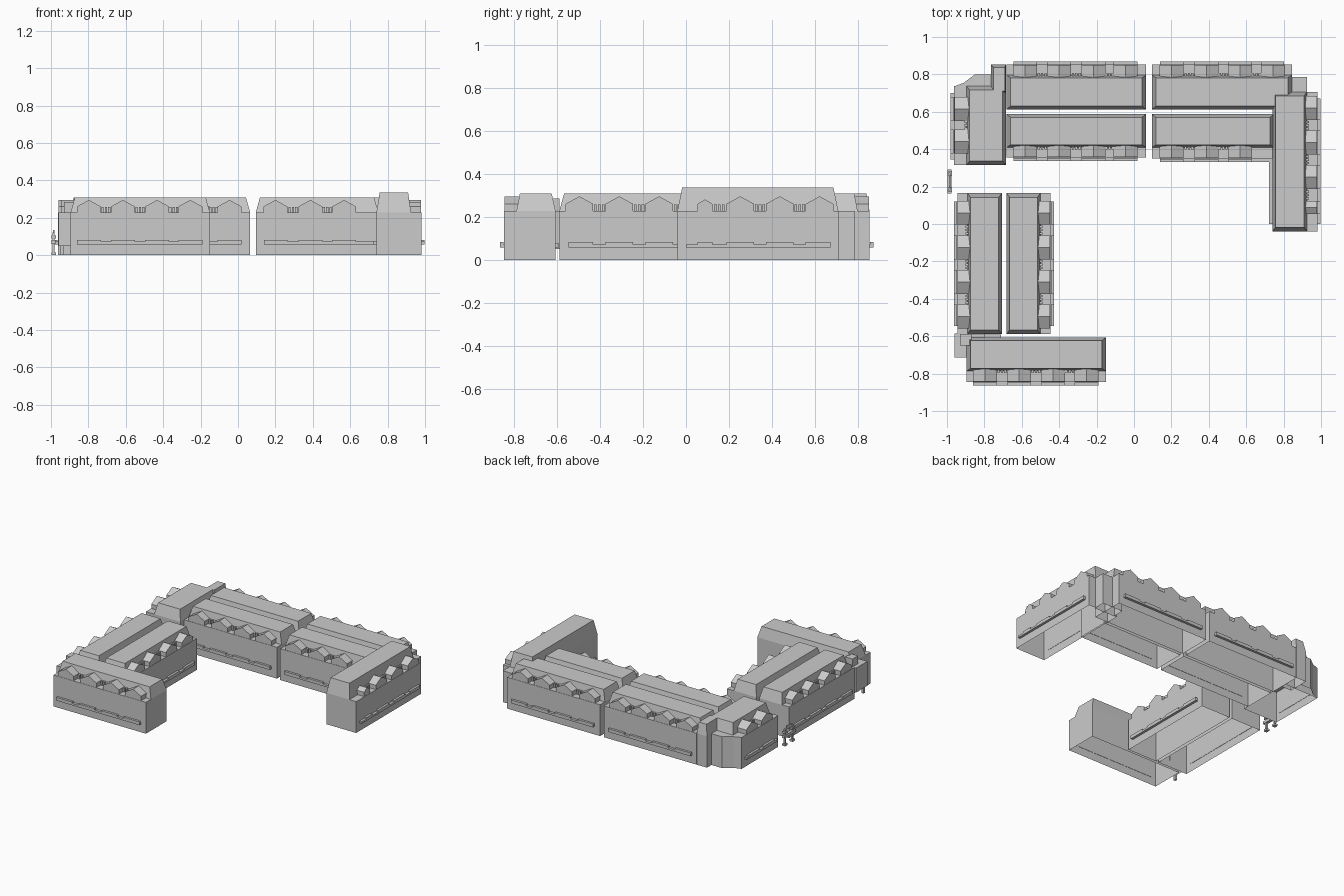
import bpy, bmesh

if "Cube" in bpy.data.objects:
    bpy.data.objects.remove(bpy.data.objects["Cube"])

EAVE = 0.228


def make(name, bm):
    bmesh.ops.remove_doubles(bm, verts=bm.verts, dist=1e-5)
    bmesh.ops.dissolve_degenerate(bm, edges=bm.edges, dist=1e-5)
    bmesh.ops.recalc_face_normals(bm, faces=bm.faces)
    me = bpy.data.meshes.new(name)
    bm.to_mesh(me)
    bm.free()
    ob = bpy.data.objects.new(name, me)
    bpy.context.collection.objects.link(ob)
    return ob


def loft(bm, rings, bottom=False):
    """Skin a stack of equal-length rings; the last one is capped."""
    vs = [[bm.verts.new(p) for p in r] for r in rings]
    n = len(rings[0])
    for a, b in zip(vs, vs[1:]):
        for i in range(n):
            j = (i + 1) % n
            bm.faces.new((a[i], a[j], b[j], b[i]))
    bm.faces.new(vs[-1])
    if bottom:
        bm.faces.new(vs[0][::-1])


def rect(x0, x1, y0, y1, z):
    return [(x0, y0, z), (x1, y0, z), (x1, y1, z), (x0, y1, z)]


def box(bm, x0, x1, y0, y1, z0, z1):
    loft(bm, [rect(x0, x1, y0, y1, z0), rect(x0, x1, y0, y1, z1)], True)


def prism(name, pts, z0, z1):
    bm = bmesh.new()
    loft(bm, [[(x, y, z) for x, y in pts] for z in (z0, z1)])
    return make(name, bm)


def wing(name, axis, u0, u1, back, eave, front, top, dormers, rail):
    """Long block running along axis; its street face lies at 'front'."""
    s = 1 if front > back else -1

    def R(a, b, c, d, z):
        r = rect(a, b, c, d, z)
        return r if axis == 'x' else [(v, u, w) for u, v, w in r]

    def B(bm, a, b, c, d, z0, z1):
        loft(bm, [R(a, b, c, d, z0), R(a, b, c, d, z1)], True)

    # walls, terrace and mansard roof, open underneath
    bm = bmesh.new()
    i = 0.022
    loft(bm, [R(u0, u1, back, front, 0), R(u0, u1, back, front, EAVE),
              R(u0, u1, back, eave, EAVE),
              R(u0 + i, u1 - i, back + s * i * 0.8, eave - s * i * 0.7, top)])
    make(name + "_walls_and_roof", bm)

    # gabled dormers
    bm = bmesh.new()
    for c, h in dormers:
        prof = [(c - h, EAVE), (c + h, EAVE), (c + h, 0.26), (c, 0.25 + 0.045 * min(1, h / 0.05)),
                (c - h, 0.26)]
        rings = []
        for v in (eave - s * 0.014, front - s * 0.002):
            rings.append([(u, v, z) if axis == 'x' else (v, u, z) for u, z in prof])
        loft(bm, rings, True)
    make(name + "_dormers", bm)

    # triple small windows at the roof foot between dormers
    bm = bmesh.new()
    cs = sorted(dormers)
    for (a, ha), (b, hb) in zip(cs, cs[1:]):
        m = (a + ha + b - hb) / 2
        for k in (-1, 0, 1):
            B(bm, m + k * 0.018 - 0.006, m + k * 0.018 + 0.006,
              eave - s * 0.01, eave + s * 0.01, EAVE, 0.258)
    make(name + "_small_windows", bm)

    # balcony strip with raised rail sections
    bm = bmesh.new()
    B(bm, rail[0], rail[1], front - s * 0.002, front + s * 0.018, 0.058, 0.072)
    for c, h in dormers:
        a, b = max(c - h, rail[0]), min(c + h, rail[1])
        if b > a:
            B(bm, a, b, front + s * 0.002, front + s * 0.018, 0.07, 0.082)
    make(name + "_balcony", bm)


def row(*cs):
    return [(c, 0.064) for c in cs]


back_l, back_r = row(-0.583, -0.4, -0.217, -0.045), row(0.2, 0.387, 0.567, 0.742)
side = row(0.06, -0.125, -0.31, -0.495)
H = 0.307
# back row, two parallel strips either side of a narrow slot
wing("back_left_outer", 'x', -0.682, 0.065, 0.612, 0.797, 0.852, H, back_l, (-0.645, 0.02))
wing("back_left_inner", 'x', -0.682, 0.065, 0.588, 0.408, 0.355, H, back_l, (-0.645, 0.02))
wing("back_right_outer", 'x', 0.095, 0.845, 0.612, 0.797, 0.852, H, back_r, (0.14, 0.802))
wing("back_right_inner", 'x', 0.095, 0.75, 0.588, 0.408, 0.35, H, back_r[:3], (0.14, 0.74))
# taller right wing
wing("right_wing", 'y', -0.04, 0.707, 0.74, 0.925, 0.98, 0.335,
     row(0.62, 0.435, 0.252) + [(0.088, 0.034)], (0.0, 0.67))
# left wing pair and front wing
wing("left_outer", 'y', -0.588, 0.165, -0.706, -0.89, -0.945, H, side, (-0.545, 0.12))
wing("left_inner", 'y', -0.588, 0.165, -0.682, -0.5, -0.447, H, side, (-0.545, 0.12))
wing("front_wing", 'x', -0.895, -0.15, -0.606, -0.787, -0.845, H,
     row(-0.797, -0.615, -0.433, -0.255), (-0.86, -0.19))
# left corner house
wing("corner_house", 'y', 0.315, 0.738, -0.685, -0.895, -0.963, H, row(0.615, 0.44), (0.345, 0.7))

# stub of roof joining the corner house to the back row
bm = bmesh.new()
loft(bm, [rect(-0.765, -0.685, 0.70, 0.852, 0), rect(-0.765, -0.685, 0.70, 0.852, EAVE),
          rect(-0.752, -0.69, 0.71, 0.838, H)])
make("corner_roof_stub", bm)

# low infill volumes in the corners
prism("back_left_corner", [(-0.765, 0.735), (-0.765, 0.8), (-0.85, 0.8), (-0.91, 0.755),
                           (-0.963, 0.735)], 0, EAVE)
prism("back_right_corner", [(0.76, 0.7), (0.925, 0.7), (0.925, 0.785), (0.845, 0.785),
                            (0.76, 0.785)], 0, EAVE)
prism("front_left_corner", [(-0.96, -0.715), (-0.895, -0.715), (-0.895, -0.65), (-0.80, -0.65),
                            (-0.80, -0.586), (-0.96, -0.586)], 0.05, EAVE)
prism("front_left_corner_attic", [(-0.93, -0.65), (-0.87, -0.65), (-0.87, -0.588),
                                  (-0.93, -0.588)], EAVE, 0.285)

# inner balconies on the courtyard faces
bm = bmesh.new()
box(bm, 0.722, 0.742, 0.0, 0.335, 0.058, 0.075)
box(bm, -0.83, -0.71, -0.608, -0.59, 0.058, 0.075)
make("courtyard_balconies", bm)

# entrance gate by the passage and the corner support post
bm = bmesh.new()
for y in (0.185, 0.27):
    box(bm, -0.992, -0.98, y - 0.006, y + 0.006, 0, 0.12)
    box(bm, -0.998, -0.974, y - 0.014, y + 0.014, 0, 0.014)
    box(bm, -0.998, -0.974, y - 0.014, y + 0.014, 0.09, 0.105)
box(bm, -0.998, -0.976, 0.162, 0.292, 0.06, 0.08)
box(bm, -0.99, -0.982, 0.2, 0.255, 0.12, 0.135)
box(bm, -0.99, -0.982, 0.179, 0.276, 0.11, 0.122)
make("entrance_gate", bm)
bm = bmesh.new()
box(bm, -0.948, -0.932, -0.705, -0.689, 0, 0.06)
make("corner_post", bm)
